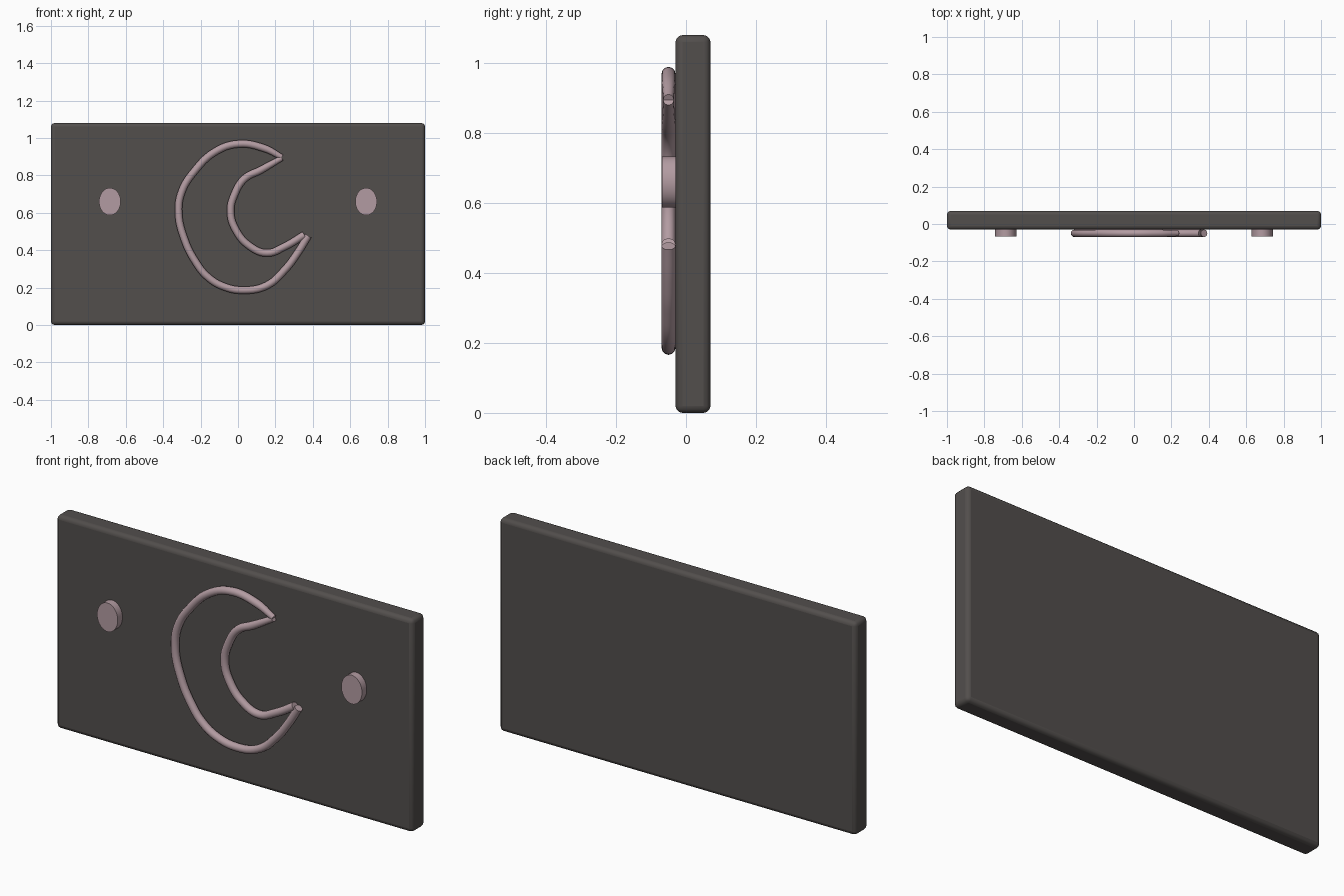
import bpy, math

if "Cube" in bpy.data.objects:
    bpy.data.objects.remove(bpy.data.objects["Cube"])


def material(name, color):
    m = bpy.data.materials.new(name)
    m.diffuse_color = (*color, 1)
    m.use_nodes = True
    m.node_tree.nodes["Principled BSDF"].inputs["Base Color"].default_value = m.diffuse_color
    return m


dark = material("dark grey", (0.085, 0.077, 0.073))
pink = material("dusty pink", (0.45, 0.33, 0.36))


def smooth(obj):
    bpy.ops.object.select_all(action='DESELECT')
    obj.select_set(True)
    bpy.context.view_layer.objects.active = obj
    bpy.ops.object.shade_smooth_by_angle(angle=math.radians(35))


# Back panel with softened edges
bpy.ops.mesh.primitive_cube_add(size=1, location=(0, 0.02, 0.54))
panel = bpy.context.object
panel.name = "panel"
panel.scale = (2, 0.1, 1.08)
bpy.ops.object.transform_apply(location=False, rotation=False, scale=True)
panel.data.materials.append(dark)
bev = panel.modifiers.new("soft edges", 'BEVEL')
bev.width, bev.segments = 0.02, 3
smooth(panel)

# Oval studs, left and right
for side, x in (("left", -0.685), ("right", 0.685)):
    bpy.ops.mesh.primitive_cylinder_add(vertices=40, radius=1, depth=1,
                                        location=(x, -0.0475, 0.66),
                                        rotation=(math.pi / 2, 0, 0))
    stud = bpy.context.object
    stud.name = side + "_stud"
    stud.scale = (0.058, 0.073, 0.041)
    bpy.ops.object.transform_apply(location=False, rotation=True, scale=True)
    stud.data.materials.append(pink)
    smooth(stud)

# Crescent outline: outer and inner tubes meeting at two tips (x, z)
outer = [(0.235, 0.897), (0.14, 0.945), (0, 0.968), (-0.125, 0.925),
         (-0.235, 0.82), (-0.3, 0.715), (-0.318, 0.605), (-0.285, 0.455),
         (-0.225, 0.335), (-0.165, 0.26), (-0.08, 0.207), (0.035, 0.186),
         (0.155, 0.212), (0.25, 0.295), (0.315, 0.38), (0.375, 0.477)]
inner = [(0.235, 0.893), (0.12, 0.828), (0.035, 0.783), (-0.018, 0.70),
         (-0.04, 0.605), (-0.01, 0.505), (0.065, 0.42), (0.155, 0.385),
         (0.25, 0.42), (0.355, 0.482)]
for name, pts in (("crescent_outer", outer), ("crescent_inner", inner)):
    cu = bpy.data.curves.new(name, 'CURVE')
    cu.dimensions = '3D'
    cu.bevel_depth = 0.02
    cu.bevel_resolution = 4
    cu.use_fill_caps = True
    cu.resolution_u = 6
    sp = cu.splines.new('BEZIER')
    sp.bezier_points.add(len(pts) - 1)
    for p, (x, z) in zip(sp.bezier_points, pts):
        p.co = (x, -0.05, z)
        p.handle_left_type = p.handle_right_type = 'AUTO'
    # Taper only the shared upper tip to a point
    sp.bezier_points[0].radius = 0.75
    cu.materials.append(pink)
    obj = bpy.data.objects.new(name, cu)
    bpy.context.collection.objects.link(obj)
    bpy.ops.object.select_all(action='DESELECT')
    obj.select_set(True)
    bpy.context.view_layer.objects.active = obj
    bpy.ops.object.convert(target='MESH')
    smooth(bpy.context.object)
